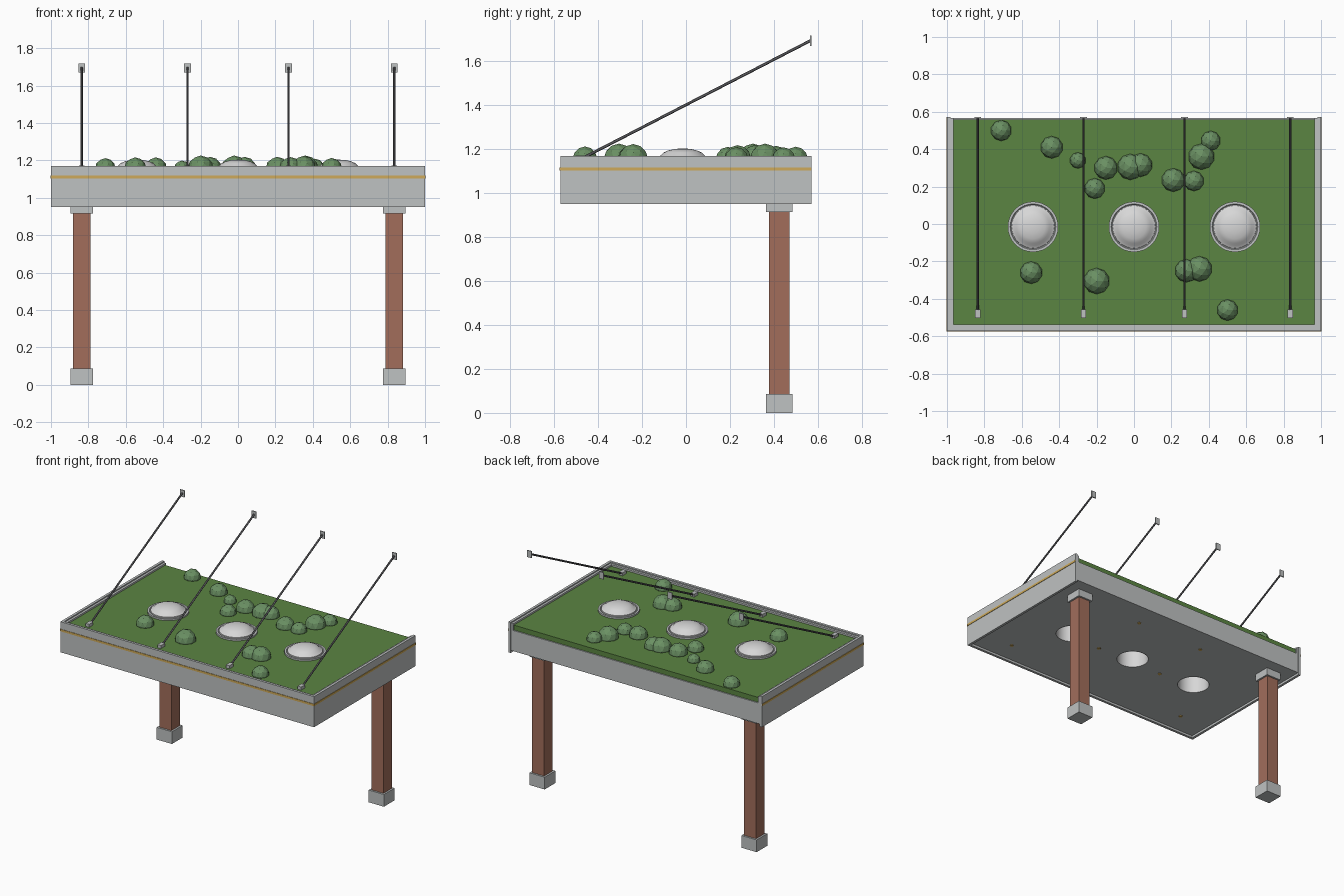
import bpy, bmesh, math
from mathutils import Vector

cube = bpy.data.objects.get("Cube")
if cube:
    bpy.data.objects.remove(cube, do_unlink=True)


def material(name, r, g, b):
    m = bpy.data.materials.new(name)
    m.use_nodes = True
    m.diffuse_color = (r, g, b, 1)
    m.node_tree.nodes["Principled BSDF"].inputs["Base Color"].default_value = (r, g, b, 1)
    return m


CONCRETE = material("pale concrete", 0.52, 0.54, 0.54)
BRICK = material("red brown column", 0.36, 0.155, 0.105)
GRASS = material("roof grass", 0.105, 0.235, 0.055)
SHRUB = material("shrub green", 0.145, 0.28, 0.125)
GOLD = material("gold trim", 0.62, 0.4, 0.1)
STEEL = material("dark steel", 0.12, 0.12, 0.13)
GLAZE = material("skylight white", 0.68, 0.68, 0.68)


def finish(name, bm, mat):
    me = bpy.data.meshes.new(name)
    bmesh.ops.recalc_face_normals(bm, faces=bm.faces)
    bm.to_mesh(me)
    bm.free()
    me.materials.append(mat)
    ob = bpy.data.objects.new(name, me)
    bpy.context.collection.objects.link(ob)
    return ob


def box(name, lo, hi, mat):
    bm = bmesh.new()
    bmesh.ops.create_cube(bm, size=1)
    for v in bm.verts:
        v.co = [l + (c + 0.5) * (h - l) for c, l, h in zip(v.co, lo, hi)]
    return finish(name, bm, mat)


def cylinder(name, a, b, radius, mat, sides=12):
    a, b = Vector(a), Vector(b)
    bm = bmesh.new()
    bmesh.ops.create_cone(bm, cap_ends=True, segments=sides, radius1=radius,
                          radius2=radius, depth=(b - a).length)
    turn = (b - a).to_track_quat('Z', 'Y')
    for v in bm.verts:
        v.co = turn @ v.co + (a + b) / 2
    return finish(name, bm, mat)


def lathe(name, profile, centre, mat, sides=32):
    bm = bmesh.new()
    verts = [bm.verts.new((r, 0, z)) for r, z in profile]
    edges = [bm.edges.new(p) for p in zip(verts, verts[1:])]
    bmesh.ops.spin(bm, geom=verts + edges, cent=(0, 0, 0), axis=(0, 0, 1),
                   angle=math.tau, steps=sides)
    bmesh.ops.remove_doubles(bm, verts=bm.verts, dist=0.0005)
    bmesh.ops.translate(bm, verts=bm.verts, vec=centre)
    return finish(name, bm, mat)


def smooth(ob, degrees=30):
    bpy.ops.object.select_all(action='DESELECT')
    ob.select_set(True)
    bpy.context.view_layer.objects.active = ob
    bpy.ops.object.shade_smooth_by_angle(angle=math.radians(degrees))


W, D = 1.0, 0.572
TOP, BOTTOM = 1.17, 0.952
SOIL = 1.15
DOME_Y = -0.015

# Roof slab and planted layer, pierced by the skylights
slab = box("roof_slab", (-W + 0.018, -D + 0.018, 0.968), (W - 0.018, D - 0.004, 1.115), CONCRETE)
grass = box("planted_roof", (-W + 0.034, -D + 0.034, 1.115), (W - 0.034, D - 0.012, SOIL), GRASS)

# Fascia boards and inner curbs on the front and both sides
box("front_fascia", (-W + 0.018, -D, BOTTOM), (W - 0.018, -D + 0.018, TOP), CONCRETE)
box("front_curb", (-W + 0.034, -D + 0.018, 1.115), (W - 0.034, -D + 0.034, TOP - 0.008), CONCRETE)
box("front_trim", (-W, -D - 0.003, 1.103), (W, -D + 0.001, 1.118), GOLD)
for side, s in (("left", 1), ("right", -1)):
    def strip(part, x0, x1, y0, y1, z0, z1, mat):
        xs = sorted((s * x0, s * x1))
        box(f"{side}_{part}", (xs[0], y0, z0), (xs[1], y1, z1), mat)
    strip("fascia", W - 0.018, W, -D, D, BOTTOM, TOP, CONCRETE)
    strip("curb", W - 0.034, W - 0.018, -D + 0.018, D - 0.004, 1.115, TOP - 0.008, CONCRETE)
    strip("trim", W - 0.001, W + 0.003, -D - 0.003, D, 1.103, 1.118, GOLD)

    # Column with footing and capital
    def pier(part, half, z0, z1, mat):
        strip(part, 0.836 - half, 0.836 + half, 0.424 - half, 0.424 + half, z0, z1, mat)
    pier("footing", 0.06, 0, 0.087, CONCRETE)
    pier("column", 0.047, 0.087, 0.915, BRICK)
    pier("capital", 0.06, 0.915, 0.97, CONCRETE)

# Domed skylights over open light wells
for i, x in enumerate((-0.54, 0, 0.54)):
    cutter = cylinder(f"well_cutter_{i}", (x, DOME_Y, 0.9), (x, DOME_Y, 1.3), 0.108, CONCRETE, 32)
    cutter.hide_render = True
    cutter.hide_viewport = True
    cutter.display_type = 'WIRE'
    for ob in (slab, grass):
        mod = ob.modifiers.new("well", 'BOOLEAN')
        mod.operation, mod.object, mod.solver = 'DIFFERENCE', cutter, 'EXACT'
    base = lathe(f"skylight_curb_{i}", [(0.107, 0.968), (0.107, 1.157), (0.118, 1.157), (0.122, 1.162),
                                       (0.135, 1.162), (0.135, 1.14)], (x, DOME_Y, 0), CONCRETE)
    well = lathe(f"light_well_{i}", [(0.106, 0.967), (0.106, 1.16)], (x, DOME_Y, 0), GLAZE)
    dome = lathe(f"skylight_dome_{i}", [(0.116, 1.15), (0.114, 1.165), (0.1, 1.172), (0.088, 1.185),
                                       (0.065, 1.195), (0.035, 1.202), (0, 1.204)], (x, DOME_Y, 0), GLAZE)
    for ob in (base, well, dome):
        smooth(ob)

# Tie rods with roof anchors and wall plates
for i, x in enumerate((-0.836, -0.27, 0.27, 0.836)):
    smooth(cylinder(f"tie_rod_{i}", (x, -0.48, 1.155), (x, 0.567, 1.695), 0.0065, STEEL))
    box(f"rod_anchor_{i}", (x - 0.014, -0.503, SOIL - 0.01), (x + 0.014, -0.458, 1.172), CONCRETE)
    box(f"wall_plate_{i}", (x - 0.018, 0.564, 1.67), (x + 0.018, 0.571, 1.718), CONCRETE)

# Small lamps in the underside
for i, (x, y) in enumerate(((0.75, -0.4), (0.27, -0.05), (0.28, 0.39),
                            (-0.27, 0.38), (-0.27, -0.05), (-0.75, -0.4))):
    cylinder(f"soffit_lamp_{i}", (x, y, 0.964), (x, y, 0.972), 0.013, GOLD)

# Faceted shrubs: x, y, radius
SHRUBS = ((-.71, .5, .056), (-.44, .41, .06), (-.3, .34, .043), (-.15, .3, .063),
          (-.21, .19, .055), (-.02, .305, .07), (.035, .315, .063), (.21, .235, .063),
          (.32, .23, .054), (.36, .36, .07), (.41, .445, .053), (-.55, -.26, .06),
          (-.2, -.305, .07), (.28, -.25, .062), (.35, -.24, .068), (.5, -.46, .057))
for i, (x, y, r) in enumerate(SHRUBS):
    bm = bmesh.new()
    bmesh.ops.create_icosphere(bm, subdivisions=2, radius=r)
    bmesh.ops.translate(bm, verts=bm.verts, vec=(x, y, SOIL + 0.006))
    bmesh.ops.bisect_plane(bm, geom=bm.verts[:] + bm.edges[:] + bm.faces[:],
                           plane_co=(0, 0, SOIL - 0.01), plane_no=(0, 0, -1), clear_outer=True)
    finish(f"shrub_{i}", bm, SHRUB)
